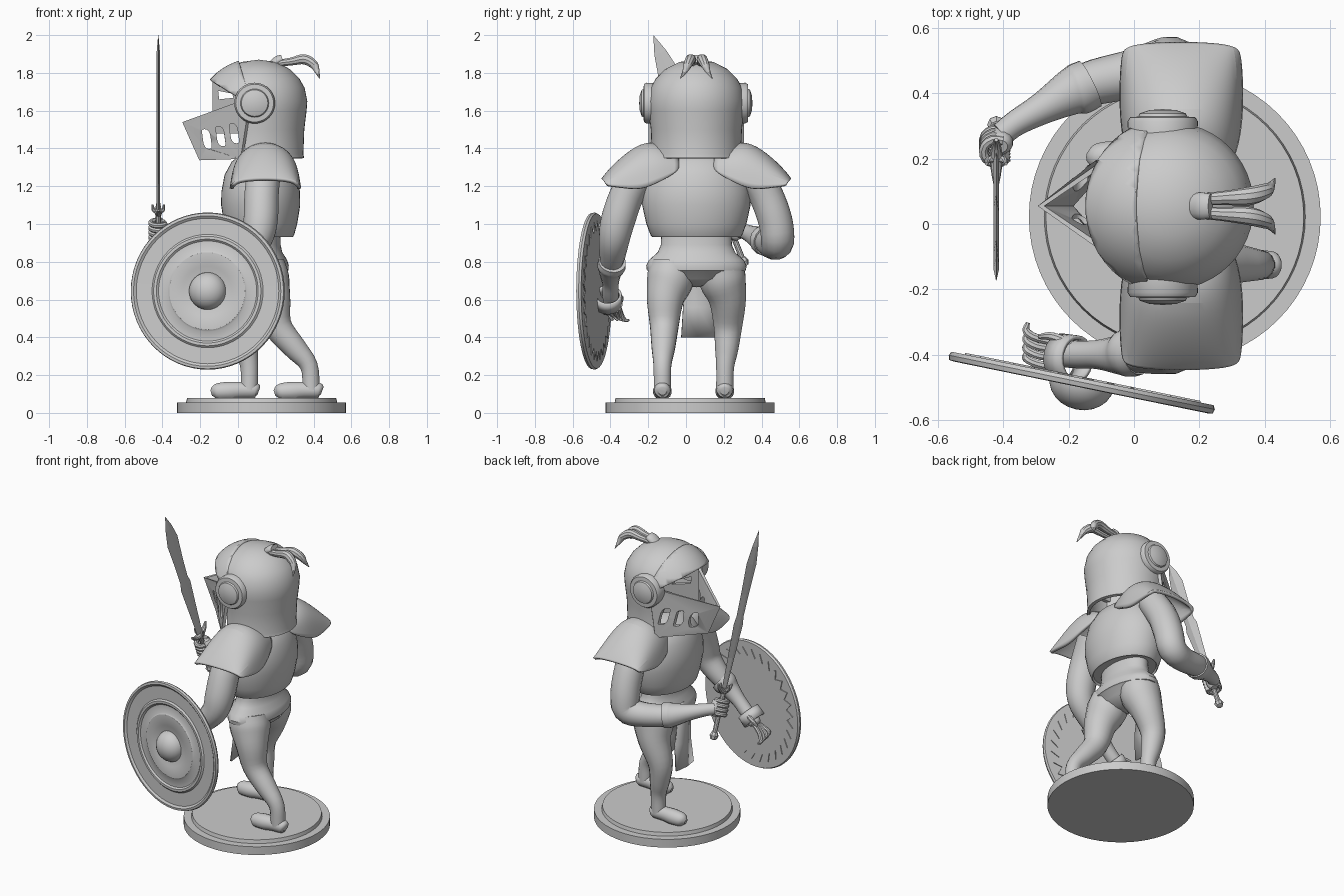
import bpy, bmesh
from math import sin, cos, pi, radians
from mathutils import Vector as V

if "Cube" in bpy.data.objects:
    bpy.data.objects.remove(bpy.data.objects["Cube"])

CY = 0.055  # body symmetry plane in y


def make(name, verts, faces, solid=0, offset=0, subsurf=0):
    me = bpy.data.meshes.new(name)
    bm = bmesh.new()
    vs = [bm.verts.new(v) for v in verts]
    for f in faces:
        bm.faces.new([vs[i] for i in f])
    bmesh.ops.remove_doubles(bm, verts=bm.verts, dist=1e-5)
    bmesh.ops.recalc_face_normals(bm, faces=bm.faces)
    bm.to_mesh(me)
    bm.free()
    ob = bpy.data.objects.new(name, me)
    bpy.context.collection.objects.link(ob)
    if subsurf:
        ob.modifiers.new("subsurf", 'SUBSURF').levels = subsurf
        ob.modifiers["subsurf"].render_levels = subsurf
    if solid:
        m = ob.modifiers.new("solid", 'SOLIDIFY')
        m.thickness, m.offset = solid, offset
    return ob


def grid_faces(rows, n, closed=True):
    return [(i * n + j, i * n + (j + 1) % n, (i + 1) * n + (j + 1) % n, (i + 1) * n + j)
            for i in range(rows - 1) for j in range(n if closed else n - 1)]


def lathe(name, prof, c, axis=(0, 0, 1), sx=1, sy=1, n=40, **kw):
    """Profile of (radius, height) spun about an axis through c."""
    q = V(axis).to_track_quat('Z', 'Y')
    vs = [V(c) + q @ V((r * sx * cos(2 * pi * j / n), r * sy * sin(2 * pi * j / n), h))
          for r, h in prof for j in range(n)]
    faces = [f for f in grid_faces(len(prof), n)]
    # rings of zero radius collapse to poles
    poles = [i for i, p in enumerate(prof) if p[0] == 0]
    keep = []
    for f in faces:
        g = []
        for k in f:
            k = (k // n) * n if k // n in poles else k
            if k not in g:
                g.append(k)
        keep.append(g)
    ob = make(name, vs, keep, **kw)
    bm = bmesh.new()
    bm.from_mesh(ob.data)
    bmesh.ops.delete(bm, geom=[v for v in bm.verts if not v.link_faces], context='VERTS')
    bm.to_mesh(ob.data)
    bm.free()
    return ob


def spline(pts, sub):
    p = [V(a) for a in pts]
    p = [p[0] * 2 - p[1]] + p + [p[-1] * 2 - p[-2]]
    out = []
    for a, b, c, d in zip(p, p[1:], p[2:], p[3:]):
        for k in range(sub):
            t = k / sub
            out.append(0.5 * (2 * b + (c - a) * t + (2 * a - 5 * b + 4 * c - d) * t * t
                              + (3 * b - a - 3 * c + d) * t ** 3))
    return out + [p[-2]]


def tube(name, pts, ref=(0, 1, 0), flat=1, n=16, sub=4, floor=None):
    """Smooth limb through points (x, y, z, radius)."""
    path = spline(pts, sub)
    vs = []
    for i, p in enumerate(path):
        t = (path[min(i + 1, len(path) - 1)] - path[max(i - 1, 0)]).to_3d().normalized()
        a = t.cross(V(ref)).normalized()
        b = a.cross(t)
        for j in range(n):
            w = 2 * pi * (j + 0.5) / n
            v = p.to_3d() + max(p[3], 0.001) * (a * cos(w) * flat + b * sin(w))
            if floor is not None:
                v.z = max(v.z, floor)
            vs.append(v)
    last = len(path) - 1
    return make(name, vs, grid_faces(len(path), n) + [range(n), range(last * n, last * n + n)])


def prism(name, poly, y0, y1):
    n = len(poly)
    vs = [(x, y, z) for y in (y0, y1) for x, z in poly]
    return make(name, vs, grid_faces(2, n) + [range(n), range(n, 2 * n)])


def cut(ob, cutters):
    for c in cutters:
        m = ob.modifiers.new("cut", 'BOOLEAN')
        m.operation, m.object, m.solver = 'DIFFERENCE', c, 'EXACT'
    dg = bpy.context.evaluated_depsgraph_get()
    ob_mesh = bpy.data.meshes.new_from_object(ob.evaluated_get(dg))
    ob.modifiers.clear()
    ob.data = ob_mesh
    for c in cutters:
        bpy.data.objects.remove(c)


# Base
lathe("base", [(0, 0), (.447, 0), (.447, .055), (.40, .055), (.395, .078), (0, .078)],
      (.125, .022, 0), n=64)

# Torso, hips and loin cloth
lathe("breastplate", [(0, .95), (.225, .945), (.232, .93), (.242, .94), (.265, 1.0), (.287, 1.1), (.285, 1.17),
                      (.262, 1.26), (.21, 1.33), (.12, 1.38), (0, 1.4)], (.12, CY, 0), sx=.73)
lathe("hips", [(0, .96), (.185, .96), (.188, .89), (.205, .85), (.25, .81), (.266, .78), (.262, .755),
               (.245, .75), (.2, .71), (.1, .675), (0, .665)], (.12, CY, 0), sx=.56)
cloth = [(x, CY + .01 + k * w, z) for x, z, w in ((.0, .82, .055), (-.03, .72, .065), (-.02, .56, .08),
                                                 (-.035, .40, .09)) for k in (-1, 0, 1)]
make("loin_cloth", [(x - (.012 if i % 3 == 1 else 0), y, z) for i, (x, y, z) in enumerate(cloth)],
     grid_faces(4, 3, False), solid=.012)

# Legs and feet
tube("left_leg", [(.13, -.07, .78, .12), (.15, -.085, .70, .125), (.18, -.11, .6, .1), (.21, -.115, .46, .077),
                  (.3, -.12, .345, .063), (.375, -.125, .25, .048), (.388, -.125, .12, .046)])
tube("right_leg", [(.12, .18, .78, .12), (.105, .195, .70, .125), (.08, .22, .6, .1), (.035, .222, .46, .077),
                   (.045, .215, .335, .062), (.06, .207, .24, .048), (.06, .205, .12, .046)])
for side, x, y in (("left", .39, -.125), ("right", .055, .205)):
    tube(side + "_foot", [(x + .055, y, .115, .022), (x + .035, y, .12, .042), (x - .04, y, .12, .045),
                          (x - .11, y, .115, .05), (x - .17, y, .112, .042), (x - .197, y, .105, .015)],
         ref=(0, 0, 1), floor=.076)

# Arms with flared gloves
tube("right_arm", [(.14, .34, 1.29, .09), (.125, .42, 1.16, .092), (.12, .472, 1.02, .092), (.10, .485, .91, .088),
                   (0, .46, .89, .077), (-.15, .425, .91, .068), (-.25, .37, .935, .048), (-.36, .31, .96, .035)])
tube("right_glove", [(-.135, .43, .908, .078), (-.17, .413, .914, .08), (-.2, .40, .92, .07), (-.28, .355, .94, .05),
                     (-.36, .31, .96, .04), (-.405, .275, .965, .038)])
tube("left_arm", [(.14, -.23, 1.29, .09), (.125, -.31, 1.16, .092), (.12, -.36, 1.02, .092), (.1, -.38, .92, .082),
                  (.03, -.39, .83, .068), (-.05, -.4, .75, .05), (-.13, -.4, .67, .04)])
tube("left_glove", [(.01, -.39, .80, .073), (-.02, -.395, .775, .075), (-.05, -.4, .745, .06), (-.11, -.4, .69, .045),
                    (-.17, -.4, .63, .043), (-.235, -.395, .575, .04), (-.25, -.393, .56, .02)])
hand_dir = V((-.72, .03, -.69)).normalized()
lathe("shield_strap", [(.066, -.035), (.07, .035)], (-.2, -.412, .60), hand_dir, n=24, solid=.012)
for i in range(4):
    o = (i - 1.5) * .022
    tube("left_finger", [(-.23 - o * .4, -.395 + o, .575 + o * .3, .013), (-.29 - o * .4, -.39 + o * 1.3, .535, .013),
                         (-.33, -.37 + o * 1.3, .51 - o * .5, .012), (-.325, -.345 + o * 1.3, .49, .007)],
         ref=(0, 0, 1), n=8)
tube("left_thumb", [(-.19, -.37, .63, .015), (-.25, -.345, .61, .014), (-.29, -.345, .58, .008)],
     ref=(0, 0, 1), n=8)

# Pauldrons: arched plates lofted outward
for side, k in (("left", -1), ("right", 1)):
    vs = []
    stations = ((.10, 1.365, .09, 1.28, .13), (.2, 1.428, .19, 1.225, .17), (.29, 1.428, .29, 1.18, .18),
                (.40, 1.345, .38, 1.19, .18), (.47, 1.27, .45, 1.2, .175), (.495, 1.235, .475, 1.205, .17))
    for ty, tz, sy, sz, w in stations:
        for j in range(9):
            a = -pi / 2 + pi * j / 8
            c = max(cos(a), 0) ** .8
            vs.append((.145 + w * sin(a), CY + k * (sy + (ty - sy) * c), sz + (tz - sz) * c))
    make(side + "_pauldron", vs, grid_faces(len(stations), 9, False), solid=.02, subsurf=2)

# Helmet shell with the face opening cut away
helmet = lathe("helmet", [(.24, 1.35), (.236, 1.37), (.241, 1.5), (.253, 1.6), (.257, 1.65), (.243, 1.72), (.215, 1.77),
                          (.165, 1.82), (.09, 1.858), (0, 1.87)], (.11, CY, 0), n=48, solid=.02, offset=-1)
cut(helmet, [prism("face_cutter", [(.05, 1.665), (-.3, 1.88), (-.3, 1.2), (.03, 1.2)], -.6, .7)])

# Brow: front slice of a larger dome
brow = lathe("brow", [(sin(pi * i / 24), -.28 * cos(pi * i / 24)) if 0 < i < 24 else (0, -.28 if i == 0 else .28)
                      for i in range(25)], (.11, CY, 1.6), sx=.32, sy=.272, n=48, solid=.025, offset=-1)
bm = bmesh.new()
bm.from_mesh(brow.data)
for co, no in (((0, 0, 1.88), (.25, 0, .07)), ((.05, 0, 1.64), (-.13, 0, -.21))):
    bmesh.ops.bisect_plane(bm, geom=bm.verts[:] + bm.edges[:] + bm.faces[:], plane_co=co,
                           plane_no=no, clear_outer=True)
bm.to_mesh(brow.data)
bm.free()


# Wedge plates: pierced visor and eye mask
def wedge(name, tip_top, tip_bot, back_top, back_bot, half):
    vs = [(back_top[0], CY - half, back_top[1]), (tip_top[0], CY, tip_top[1]), (back_top[0], CY + half, back_top[1]),
          (back_bot[0], CY - half, back_bot[1]), (tip_bot[0], CY, tip_bot[1]), (back_bot[0], CY + half, back_bot[1])]
    return make(name, vs, grid_faces(2, 3, False), solid=.02)


visor = wedge("visor", (-.285, 1.54), (-.195, 1.338), (.07, 1.67), (.02, 1.345), .245)
slots = []
for x in (-.165, -.092, -.02):
    ring = [2 * pi * i / 20 for i in range(20)]
    sp = lambda v, e: (abs(v) ** e) * (1 if v > 0 else -1)
    slots.append(prism("slot_cutter", [(x + .021 * sp(cos(a), .6) - .012 * sin(a),
                                        1.465 + (x + .09) * .2 + .052 * sp(sin(a), .6)) for a in ring], -.6, .7))
cut(visor, slots)
mask = wedge("eye_mask", (-.125, 1.77), (-.125, 1.48), (.07, 1.72), (.07, 1.48), .225)
cut(mask, [prism("eye_cutter", [(-.105, 1.705), (-.03, 1.69), (-.025, 1.668), (-.1, 1.66)], -.6, .7)])

# Hinge discs
for side, k in (("left", -1), ("right", 1)):
    lathe(side + "_hinge", [(0, .2), (.105, .2), (.108, .262), (.1, .275), (.075, .277), (.07, .287), (.04, .297),
                            (0, .3)], (.088, CY - .003, 1.64), (0, k, 0))

# Plume: holder and two tails
tube("plume_holder", [(.185, CY, 1.845, .04), (.21, CY, 1.865, .042), (.235, CY, 1.875, .038)], ref=(0, 1, 0), flat=.6)
for k in (-1, 1):
    tube("plume_tail", [(.2, CY + k * .02, 1.85, .018), (.28, CY + k * .025, 1.86, .022),
                        (.35, CY + k * .03, 1.872, .028), (.4, CY + k * .045, 1.845, .024),
                        (.418, CY + k * .06, 1.81, .014), (.432, CY + k * .085, 1.77, .002)], flat=1, n=10)

# Shield: ringed disc, boss and serrated lining
N = V((-.2, -.98, 0)).normalized()
C = V((-.16, -.485, .645))
lathe("shield", [(0, -.012), (.41, -.012), (.416, 0), (.412, .014), (.398, .016), (.385, .006), (.30, .005),
                 (.29, .014), (.275, .014), (.265, .005), (.215, .006), (.205, .013), (.14, .013), (.13, .008),
                 (0, .008)], C, N, n=64)
lathe("shield_boss", [(.1, 0)] + [(.1 * cos(radians(a)), .085 * sin(radians(a))) for a in range(15, 90, 15)]
      + [(0, .085)], C, N)
q = N.to_track_quat('Z', 'Y')
star = [C + q @ V((r * cos(2 * pi * i / 60), r * sin(2 * pi * i / 60), h)) for h in (-.017, -.011)
        for i in range(60) for r in [.37 if i % 2 else .32]]
make("shield_lining", star, grid_faces(2, 60) + [range(60), range(60, 120)])

# Sword: leaf blade, guard, grip, pommel
U, W = V((0, -.37, .93)).normalized(), V((0, .93, .37)).normalized()
G = V((-.422, .197, 1.07))
outline = ((0, .026), (.2, .038), (.41, .052), (.46, .04), (.6, .044), (.79, .056), (.9, .034), (1.0, .0005))
vs = [G + U * d + (W * h if k == 0 else V((.009, 0, 0)) if k == 1 else -W * h if k == 2 else V((-.009, 0, 0)))
      * (.1 if d == 1 and k % 2 else 1) for d, h in outline for k in range(4)]
make("blade", vs, grid_faces(len(outline), 4) + [range(4), range(28, 32)])
tube("guard", [(*(G + W * s + U * u), r) for s, u, r in ((-.08, .035, .006), (-.05, .005, .014), (0, -.01, .02),
                                                      (.05, .005, .014), (.08, .035, .006))], ref=(1, 0, 0), n=10)
tube("guard_horns", [(*(G + V((s, 0, 0)) + U * u), r) for s, u, r in ((-.03, .035, .005), (-.022, 0, .011),
                                                                      (.022, 0, .011), (.03, .035, .005))], n=8)
tube("grip", [(*(G - U * d), .015) for d in (0, .1, .2, .28)], n=10)
lathe("pommel", [(0, -.028), (.02, -.022), (.028, 0), (.02, .022), (0, .028)], G - U * .29, U, n=8)

# Right fist around the grip
H = G - U * .11
tube("right_palm", [(*(H + V((.015, .02, 0)) + U * d), r) for d, r in ((-.055, .02), (-.03, .036), (.03, .036),
                                                                       (.055, .02))], n=12)
for i in range(4):
    c = H + U * (i - 1.5) * .027
    tube("right_finger", [(*(c + .04 * (V((1, 0, 0)) * cos(radians(a)) + W * sin(radians(a)))), .0145)
                          for a in range(60, 331, 45)], ref=U, n=8, sub=2)

# Smooth shading with sharp edges kept
for ob in bpy.context.collection.objects:
    ob.select_set(ob.name.split(".")[0] not in ("blade", "shield_lining"))
bpy.context.view_layer.objects.active = helmet
bpy.ops.object.shade_smooth_by_angle(angle=radians(35))
